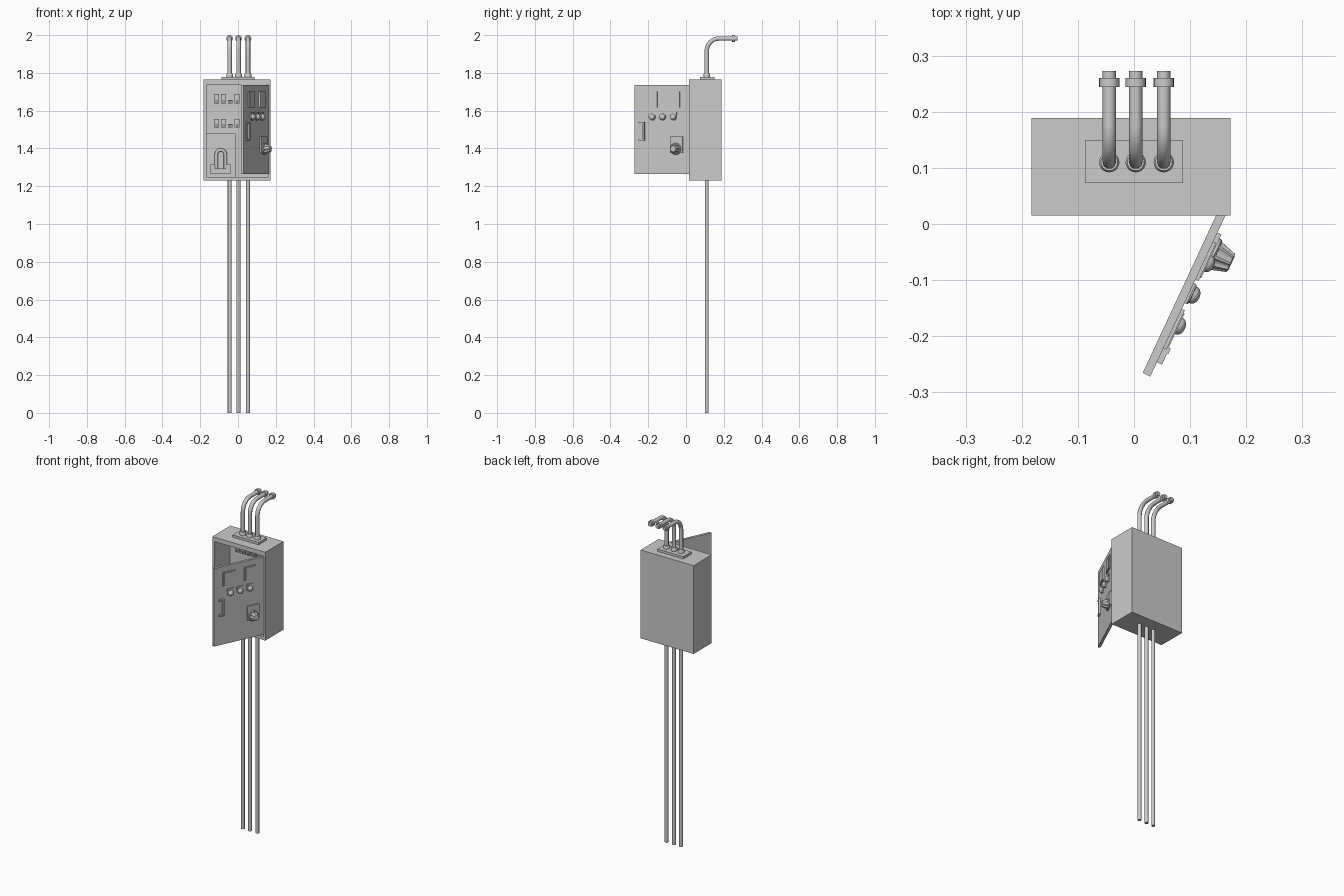
import bpy, bmesh, math
from mathutils import Vector, Matrix

if "Cube" in bpy.data.objects:
    bpy.data.objects.remove(bpy.data.objects["Cube"])


def finish(name, bm, mat=None, smooth=False, bevel=0):
    bmesh.ops.recalc_face_normals(bm, faces=bm.faces[:])
    me = bpy.data.meshes.new(name)
    bm.to_mesh(me)
    bm.free()
    ob = bpy.data.objects.new(name, me)
    bpy.context.collection.objects.link(ob)
    if mat:
        ob.matrix_world = mat
    if bevel:
        m = ob.modifiers.new("bevel", 'BEVEL')
        m.width, m.segments = bevel, 1
    if smooth:
        bpy.ops.object.select_all(action='DESELECT')
        ob.select_set(True)
        bpy.context.view_layer.objects.active = ob
        bpy.ops.object.shade_smooth_by_angle(angle=math.radians(40))
    return ob


def box(name, x, y, z, mat=None, bevel=0):
    bm = bmesh.new()
    bmesh.ops.create_cube(bm, size=1)
    for v in bm.verts:
        v.co = [(r[0] + r[1]) / 2 + c * (r[1] - r[0]) for c, r in zip(v.co, (x, y, z))]
    return finish(name, bm, mat, bevel=bevel)


def lathe(name, profile, origin, axis, mat=None, n=20):
    """Spin (radius, height) points around an axis, first and last ends capped."""
    rot = Vector(axis).to_track_quat('Z', 'Y').to_matrix().to_4x4()
    t = Matrix.Translation(origin) @ rot
    bm = bmesh.new()
    rings = [[bm.verts.new(t @ Vector((r * math.cos(a), r * math.sin(a), h)))
              for a in (2 * math.pi * i / n for i in range(n))] for r, h in profile]
    for a, b in zip(rings, rings[1:]):
        for i in range(n):
            bm.faces.new((a[i], a[(i + 1) % n], b[(i + 1) % n], b[i]))
    bm.faces.new(rings[0])
    bm.faces.new(rings[-1])
    return finish(name, bm, mat, smooth=True)


def tube(name, pts, r):
    cu = bpy.data.curves.new(name, 'CURVE')
    cu.dimensions = '3D'
    cu.bevel_depth, cu.bevel_resolution, cu.use_fill_caps = r, 3, True
    sp = cu.splines.new('POLY')
    sp.points.add(len(pts) - 1)
    for p, co in zip(sp.points, pts):
        p.co = (*co, 1)
    ob = bpy.data.objects.new(name, cu)
    bpy.context.collection.objects.link(ob)
    bpy.ops.object.select_all(action='DESELECT')
    ob.select_set(True)
    bpy.context.view_layer.objects.active = ob
    bpy.ops.object.convert(target='MESH')
    bpy.ops.object.shade_smooth_by_angle(angle=math.radians(40))


# Cabinet shell with open front
X0, X1, Y0, Y1, Z0, Z1 = -0.183, 0.172, 0.0155, 0.1885, 1.23, 1.764
bm = bmesh.new()
bmesh.ops.create_cube(bm, size=1)
for v in bm.verts:
    v.co = (X0 if v.co.x < 0 else X1, Y0 if v.co.y < 0 else Y1, Z0 if v.co.z < 0 else Z1)
bm.normal_update()
front = min(bm.faces, key=lambda f: f.calc_center_median().y)
bmesh.ops.inset_region(bm, faces=[front], thickness=0.01)
for v in front.verts:
    v.co.x = -0.168 if v.co.x < 0 else 0.161
    v.co.z = 1.25 if v.co.z < 1.5 else 1.737
ext = bmesh.ops.extrude_face_region(bm, geom=[front])
for g in ext['geom']:
    if isinstance(g, bmesh.types.BMVert):
        g.co.y = 0.165
if front.is_valid:
    bmesh.ops.delete(bm, geom=[front], context='FACES_ONLY')
finish("cabinet_shell", bm)

# Breaker rows inside
for row, (zb, zt) in enumerate(((1.637, 1.687), (1.51, 1.555))):
    box(f"breaker_rail_{row}", (-0.14, 0.13), (0.16, 0.168), (zb + 0.012, zt - 0.012))
    for i in range(7):
        x = -0.113 + 0.036 * i
        top = zb + 0.02 if i % 4 == 2 else zt
        box(f"breaker_{row}_{i}", (x - 0.013, x + 0.013), (0.15, 0.166), (zb, top))
        box(f"breaker_toggle_{row}_{i}", (x - 0.006, x + 0.006), (0.14, 0.152),
            (zb + 0.006, zb + 0.018))

# Lower compartment with raised cover and cable loop
box("lower_compartment", (-0.168, -0.013), (0.13, 0.166), (1.25, 1.48))
box("lower_cover", (-0.16, -0.022), (0.124, 0.132), (1.262, 1.47))
box("loop_base", (-0.148, -0.036), (0.114, 0.126), (1.268, 1.295))
for s in (-1, 1):
    xc = -0.091 + s * 0.036
    box("loop_clamp", (xc - 0.018, xc + 0.018), (0.108, 0.126), (1.29, 1.315))
arch = [(-0.091 + 0.024 * math.cos(a), 0.114, 1.368 + 0.024 * math.sin(a))
        for a in (math.pi * i / 10 for i in range(11))]
tube("cable_loop", [(-0.067, 0.114, 1.29)] + arch + [(-0.115, 0.114, 1.29)], 0.009)

# Pipes, elbows and collars
PY = 0.11
box("top_plate", (-0.087, 0.087), (0.073, 0.15), (1.762, 1.778))
for i, x in enumerate((-0.044, 0.003, 0.053)):
    tube(f"lower_pipe_{i}", [(x, PY, 0), (x, PY, 1.24)], 0.0105)
    R = 0.065
    bend = [(x, PY + R - R * math.cos(a), 1.982 - R + R * math.sin(a))
            for a in (math.pi / 2 * k / 10 for k in range(11))]
    tube(f"elbow_pipe_{i}", [(x, PY, 1.77)] + bend + [(x, 0.2725, 1.982)], 0.012)
    lathe(f"pipe_base_collar_{i}", [(0.018, 0), (0.018, 0.016), (0.015, 0.02)],
          (x, PY, 1.777), (0, 0, 1))
    lathe(f"pipe_end_collar_{i}", [(0.018, 0), (0.018, 0.016)], (x, 0.244, 1.982), (0, 1, 0))

# Open door: local x runs from the hinge (0) to -0.317, outer face is y = 0
D = Matrix.Translation((0.163, Y0, 0)) @ Matrix.Rotation(math.radians(65), 4, 'Z')
box("door", (-0.317, 0), (0, 0.015), (1.265, 1.736), D)

# Meter windows with rim
for i, (a, b) in enumerate(((-0.261, -0.184), (-0.126, -0.052))):
    box(f"meter_{i}", (a, b), (-0.006, 0.002), (1.617, 1.701), D)
    box(f"meter_face_{i}", (a + 0.006, b - 0.006), (-0.008, 0), (1.623, 1.695), D)

# Lamp buttons: bezel and dome
for i, u in enumerate((-0.214, -0.153, -0.091)):
    box(f"button_plate_{i}", (u - 0.02, u + 0.02), (-0.004, 0.002), (1.578, 1.594), D)
    lathe(f"button_{i}", [(0.019, 0), (0.019, 0.007), (0.016, 0.008)] +
          [(0.016 * math.cos(a) + 0.0005, 0.008 + 0.013 * math.sin(a))
           for a in (math.pi / 2 * k / 5 for k in range(1, 6))],
          (u, 0.001, 1.567), (0, -1, 0), D)

# Door handle
box("handle_plate", (-0.289, -0.257), (-0.003, 0.002), (1.441, 1.541), D)
box("handle_grip", (-0.267, -0.256), (-0.012, 0), (1.441, 1.541), D)
for z in (1.441, 1.532):
    box("handle_end", (-0.289, -0.258), (-0.01, 0), (z, z + 0.009), D)

# Rotary switch with fluted tapered knob
box("switch_plate", (-0.108, -0.034), (-0.008, 0.002), (1.375, 1.462), D)
bm = bmesh.new()
n = 32
rings = [[bm.verts.new((-0.073 + r * k * math.cos(a), -h, 1.398 + r * k * math.sin(a)))
          for i in range(n) for a in [2 * math.pi * i / n] for k in [1 if i % 4 < 2 else 0.85]]
         for r, h in ((0.029, 0.008), (0.018, 0.044), (0.013, 0.046))]
for a, b in zip(rings, rings[1:]):
    for i in range(n):
        bm.faces.new((a[i], a[(i + 1) % n], b[(i + 1) % n], b[i]))
bm.faces.new(rings[0])
bm.faces.new(rings[-1])
finish("switch_knob", bm, D)
lathe("switch_knob_skirt", [(0.031, 0), (0.031, 0.006), (0.028, 0.009)],
      (-0.073, -0.006, 1.398), (0, -1, 0), D, 28)
